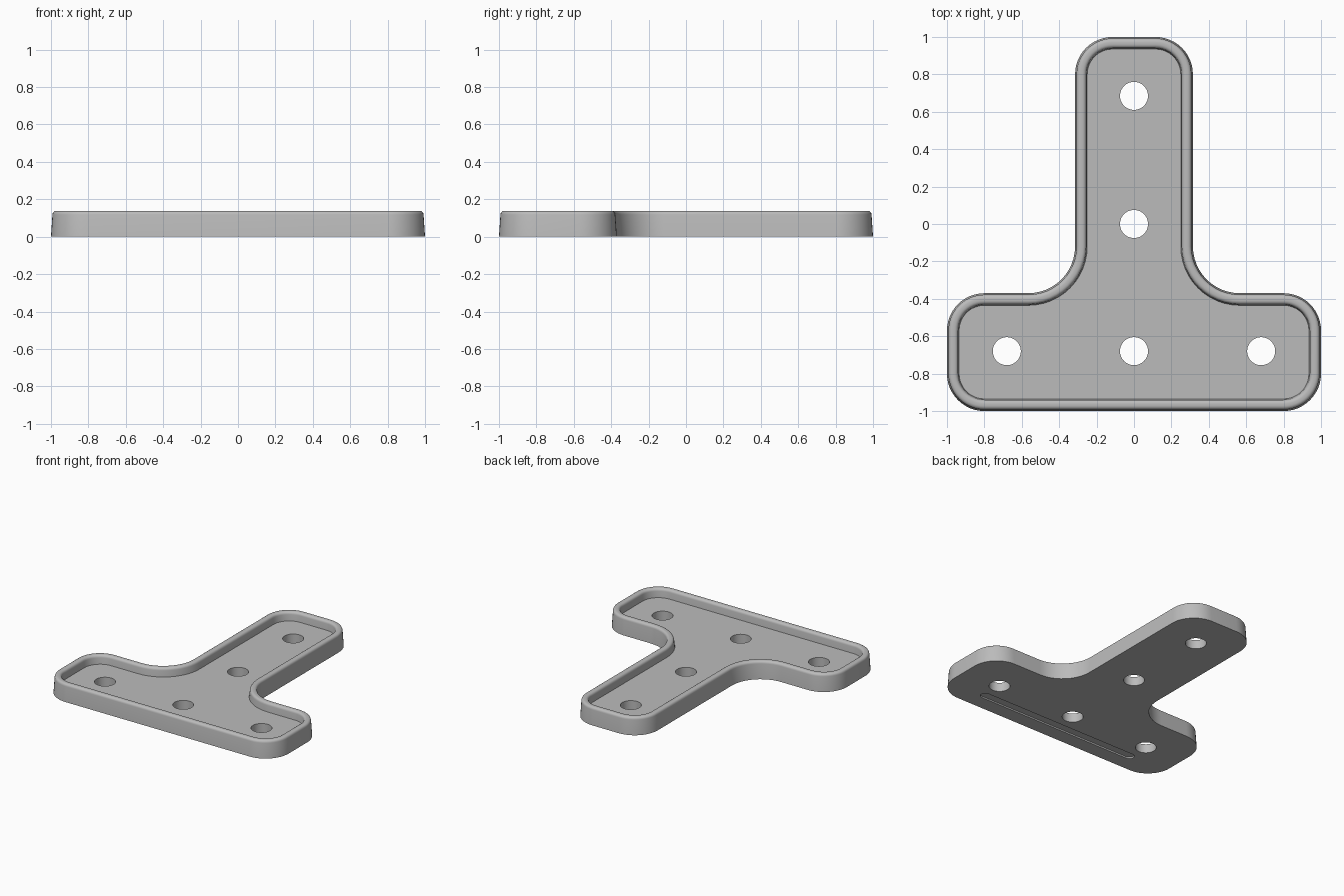
import bpy
import bmesh
from math import sin, cos, pi, radians
from mathutils import Matrix

cube = bpy.data.objects.get("Cube")
if cube:
    bpy.data.objects.remove(cube, do_unlink=True)

grey = bpy.data.materials.new("light grey plastic")
grey.use_nodes = True
colour = (0.5, 0.5, 0.5, 1)
grey.diffuse_color = colour
grey.node_tree.nodes["Principled BSDF"].inputs["Base Color"].default_value = colour

STEM, BAR_TOP = 0.315, -0.37     # half width of the stem, back edge of the bar
ROUND, FILLET = 0.2, 0.25        # outer corner and inner corner radii
STEPS = 12
FLOOR = 0.07


def arc(cx, cy, radius, start, end):
    angles = [radians(start + (end - start) * i / STEPS) for i in range(STEPS + 1)]
    return [(cx + radius * cos(a), cy + radius * sin(a)) for a in angles]


def outline(inset):
    """T-shaped outline moved inward by inset, counter-clockwise."""
    r, f = ROUND - inset, FILLET + inset
    half = arc(1 - ROUND, -1 + ROUND, r, -90, 0)
    half += arc(1 - ROUND, BAR_TOP - ROUND, r, 0, 90)
    half += arc(STEM + FILLET, BAR_TOP + FILLET, f, 270, 180)
    half += arc(STEM - ROUND, 1 - ROUND, r, 0, 90)
    return half + [(-x, y) for x, y in reversed(half)]


def make_object(name, bm):
    bmesh.ops.recalc_face_normals(bm, faces=bm.faces[:])
    mesh = bpy.data.meshes.new(name)
    bm.to_mesh(mesh)
    bm.free()
    mesh.materials.append(grey)
    obj = bpy.data.objects.new(name, mesh)
    bpy.context.collection.objects.link(obj)
    return obj


# Tray: drafted outer wall, rounded rim, drafted inner wall, as (inset, height)
profile = [(0, 0), (0.008, 0.118)]
profile += [(0.028 - 0.02 * cos(a), 0.118 + 0.02 * sin(a))
            for a in (pi / 8, pi / 4, 3 * pi / 8, pi / 2)]
profile += [(0.04 + 0.02 * sin(a), 0.118 + 0.02 * cos(a))
            for a in (0, pi / 8, pi / 4, 3 * pi / 8, pi / 2)]
profile += [(0.065, FLOOR)]

bm = bmesh.new()
rings = [[bm.verts.new((x, y, z)) for x, y in outline(inset)] for inset, z in profile]
for low, high in zip(rings, rings[1:]):
    for i in range(len(low)):
        j = (i + 1) % len(low)
        bm.faces.new((low[i], low[j], high[j], high[i]))
bm.faces.new(rings[0][::-1])
bm.faces.new(rings[-1])
tray = make_object("t_shaped_tray", bm)

# Screw holes
bm = bmesh.new()
for x, y in ((0, 0.685), (0, 0), (0, -0.68), (-0.68, -0.68), (0.68, -0.68)):
    bmesh.ops.create_cone(bm, cap_ends=True, segments=48, radius1=0.075, radius2=0.075,
                          depth=0.6, matrix=Matrix.Translation((x, y, 0)))
holes = make_object("hole_cutter", bm)

# Shallow round-ended groove under the front edge
bm = bmesh.new()
slot = arc(0.67, -0.85, 0.035, -90, 90) + arc(-0.67, -0.85, 0.035, 90, 270)
base = bm.faces.new([bm.verts.new((x, y, -0.05)) for x, y in slot])
top = bmesh.ops.extrude_face_region(bm, geom=[base])
bmesh.ops.translate(bm, vec=(0, 0, 0.062),
                    verts=[v for v in top["geom"] if isinstance(v, bmesh.types.BMVert)])
groove = make_object("groove_cutter", bm)

# Cut, then drop the cutters
bpy.context.view_layer.objects.active = tray
for cutter in (holes, groove):
    mod = tray.modifiers.new(cutter.name, 'BOOLEAN')
    mod.operation = 'DIFFERENCE'
    mod.solver = 'EXACT'
    mod.object = cutter
    bpy.ops.object.modifier_apply(modifier=mod.name)
    bpy.data.objects.remove(cutter, do_unlink=True)

bpy.ops.object.select_all(action='DESELECT')
tray.select_set(True)
bpy.ops.object.shade_smooth_by_angle(angle=radians(30))
